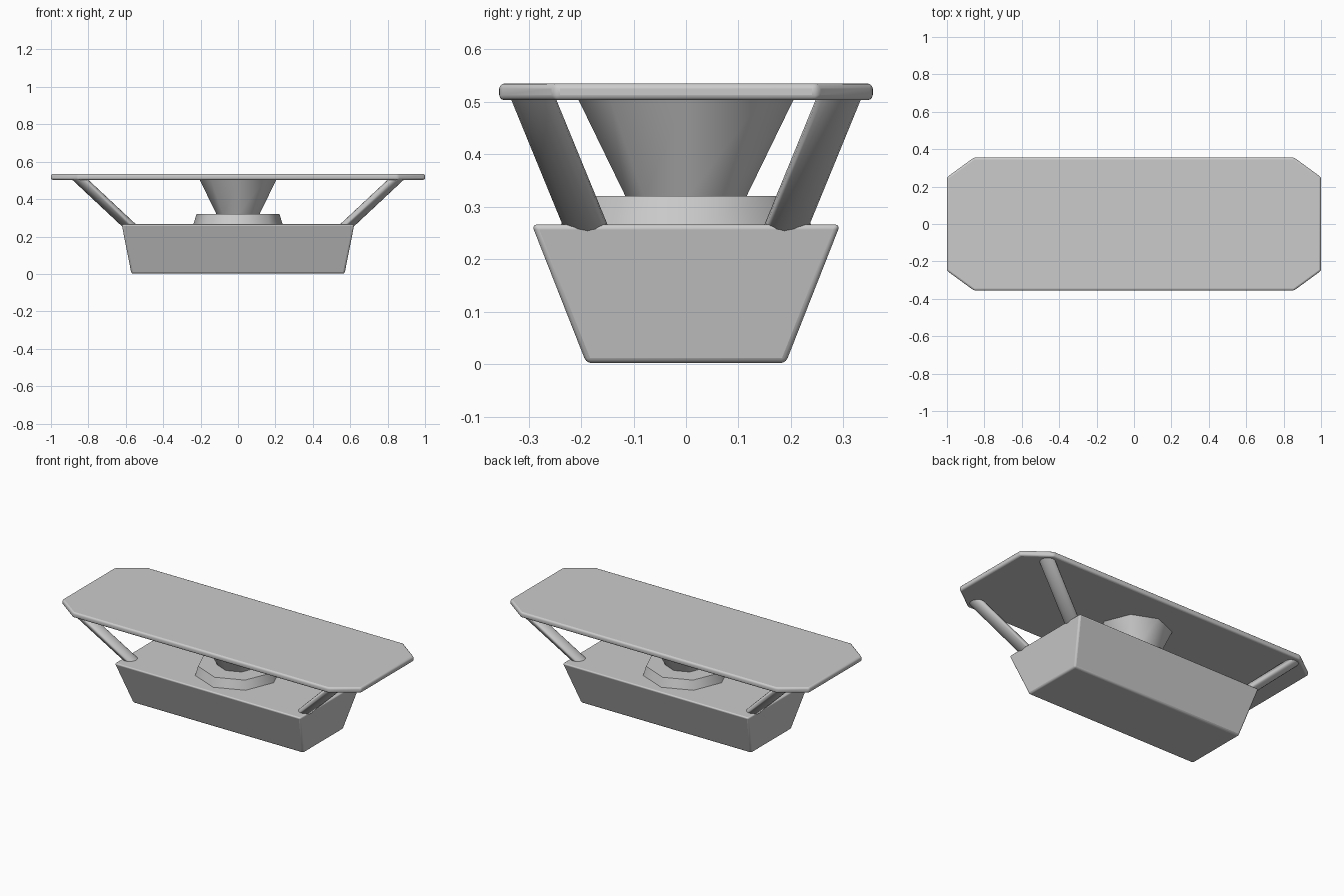
import bpy, bmesh
from math import cos, sin, pi, radians

cube = bpy.data.objects.get("Cube")
if cube:
    bpy.data.objects.remove(cube, do_unlink=True)

grey = bpy.data.materials.new("plain_grey")
grey.use_nodes = True
colour = (0.6, 0.6, 0.6, 1)
grey.diffuse_color = colour
grey.node_tree.nodes["Principled BSDF"].inputs["Base Color"].default_value = colour


def loft(name, bottom, top, bevel=0.0, angle=60):
    """Solid between two matching closed loops of points."""
    bm = bmesh.new()
    low = [bm.verts.new(p) for p in bottom]
    high = [bm.verts.new(p) for p in top]
    bm.faces.new(low[::-1])
    bm.faces.new(high)
    n = len(low)
    for i in range(n):
        j = (i + 1) % n
        bm.faces.new((low[i], low[j], high[j], high[i]))
    bmesh.ops.recalc_face_normals(bm, faces=bm.faces)
    mesh = bpy.data.meshes.new(name)
    bm.to_mesh(mesh)
    bm.free()
    mesh.materials.append(grey)
    obj = bpy.data.objects.new(name, mesh)
    bpy.context.collection.objects.link(obj)
    if bevel:
        mod = obj.modifiers.new("rounded_edges", "BEVEL")
        mod.width = bevel
        mod.segments = 3
        mod.limit_method = "ANGLE"
        mod.angle_limit = radians(30)
    bpy.ops.object.select_all(action="DESELECT")
    obj.select_set(True)
    bpy.context.view_layer.objects.active = obj
    bpy.ops.object.shade_smooth_by_angle(angle=radians(angle))
    return obj


def ring(x, y, z, r, sides):
    return [(x + r * cos(2 * pi * i / sides), y + r * sin(2 * pi * i / sides), z)
            for i in range(sides)]


def rectangle(x, y, z):
    return [(-x, -y, z), (x, -y, z), (x, y, z), (-x, y, z)]


def clipped_rectangle(x, y, cx, cy, z):
    return [(-cx, -y, z), (cx, -y, z), (x, -cy, z), (x, cy, z),
            (cx, y, z), (-cx, y, z), (-x, cy, z), (-x, -cy, z)]


# Table top with clipped corners
loft("table_top", clipped_rectangle(1, 0.356, 0.855, 0.25, 0.503),
     clipped_rectangle(1, 0.356, 0.855, 0.25, 0.535), 0.01, 40)

# Flared base block
loft("base", rectangle(0.57, 0.19, 0.002), rectangle(0.622, 0.294, 0.266), 0.01, 40)

# Central octagonal collar and pedestal
loft("collar", ring(0, 0, 0.26, 0.24, 8), ring(0, 0, 0.32, 0.222, 8))
loft("pedestal", ring(0, 0, 0.315, 0.113, 8), ring(0, 0, 0.506, 0.206, 8))

# Four slanted struts
for sx, side in ((1, "left"), (-1, "right")):
    for sy, end in ((-1, "front"), (1, "back")):
        loft(f"{end}_{side}_strut",
             ring(sx * 0.567, sy * 0.184, 0.245, 0.043, 16),
             ring(sx * 0.846, sy * 0.291, 0.506, 0.043, 16))
